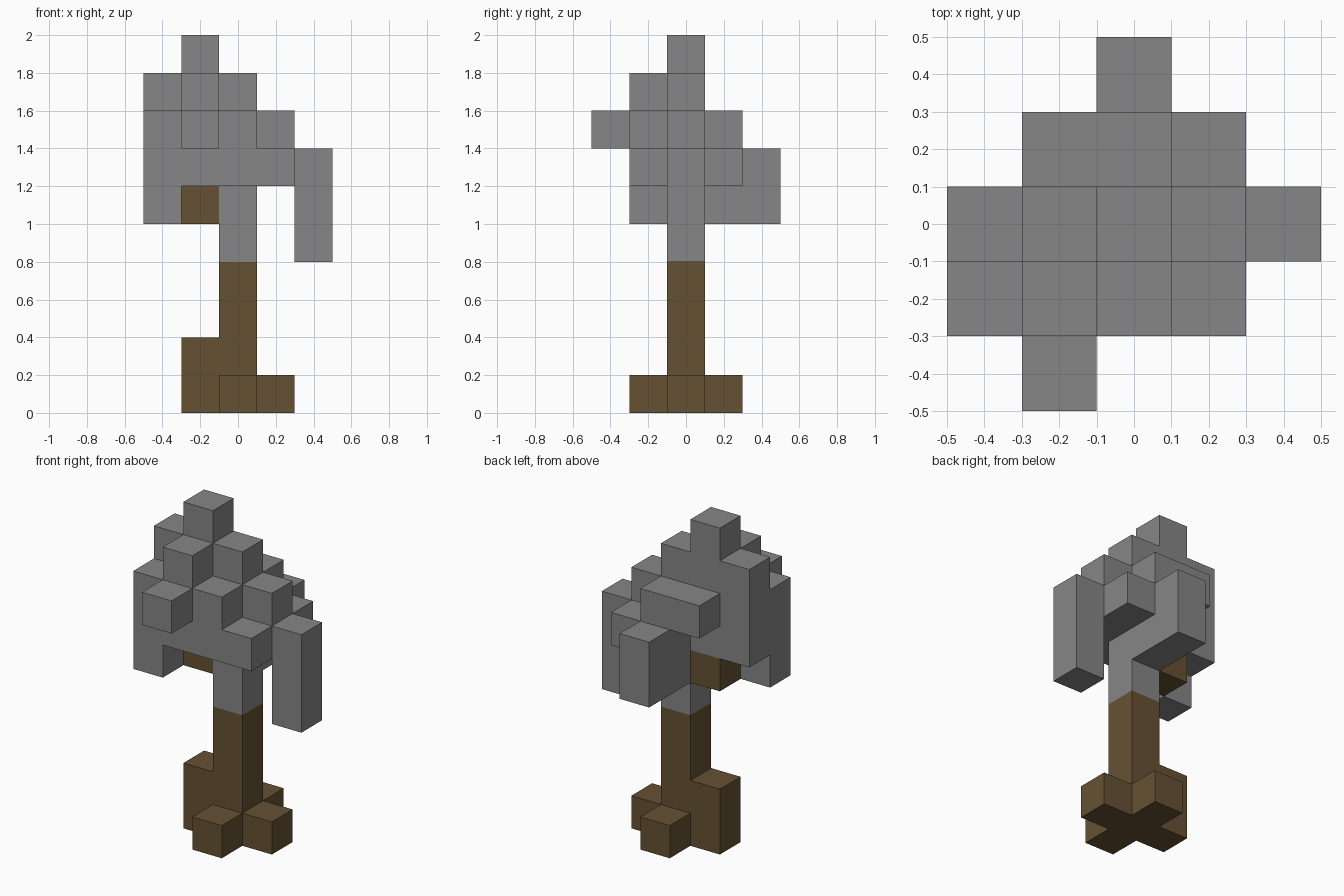
import bpy
import bmesh
from math import radians
from mathutils import Vector

CELL = 0.2

old = bpy.data.objects.get("Cube")
if old:
    bpy.data.objects.remove(old, do_unlink=True)


def make_material(name, rgb):
    mat = bpy.data.materials.new(name)
    mat.use_nodes = True
    color = (*rgb, 1.0)
    mat.diffuse_color = color
    mat.node_tree.nodes["Principled BSDF"].inputs["Base Color"].default_value = color
    return mat


bark = make_material("brown bark", (0.13, 0.083, 0.033))
leaf = make_material("grey foliage", (0.24, 0.24, 0.24))


def column(x, y, bottom, top):
    """Grid cells of one upright block stack."""
    return {(x, y, z) for z in range(bottom, top)}


# Each part is a set of block stacks: x, y, bottom level, top level
parts = {
    "trunk": (bark, [(0, 0, 0, 4)]),
    "roots": (bark, [(-1, 0, 0, 2), (1, 0, 0, 1), (0, -1, 0, 1), (0, 1, 0, 1)]),
    "branch_stub": (bark, [(-1, 0, 5, 6)]),
    "upper_trunk": (leaf, [(0, 0, 4, 6)]),
    "crown": (leaf, [
        (-2, -1, 5, 8), (-1, -1, 6, 9), (0, -1, 6, 8), (1, -1, 6, 7),
        (-2, 0, 6, 9), (-1, 0, 6, 10), (0, 0, 6, 9), (1, 0, 6, 8),
        (-1, 1, 7, 8), (0, 1, 5, 8), (1, 1, 6, 7),
    ]),
    "front_tuft": (leaf, [(-1, -2, 7, 8)]),
    "left_hanging_tuft": (leaf, [(2, 0, 4, 7)]),
    "back_hanging_tuft": (leaf, [(0, 2, 5, 7)]),
}
cells = {name: set().union(*(column(*c) for c in cols))
         for name, (mat, cols) in parts.items()}
occupied = set().union(*cells.values())


def add_face(bm, cell, axis, sign):
    """One outward square on the given side of a cell."""
    center = Vector(cell) + Vector((0, 0, 0.5))
    normal, u = Vector((0, 0, 0)), Vector((0, 0, 0))
    normal[axis] = sign
    u[(axis + 1) % 3] = 1
    v = normal.cross(u)
    mid = center + normal / 2
    corners = [mid + (a * u + b * v) / 2
               for a, b in ((-1, -1), (1, -1), (1, 1), (-1, 1))]
    bm.faces.new([bm.verts.new(c * CELL) for c in corners])


def build_part(name, mat):
    """Skin only the exposed sides, then merge flush squares."""
    bm = bmesh.new()
    for cell in sorted(cells[name]):
        for axis in range(3):
            for sign in (-1, 1):
                neighbour = list(cell)
                neighbour[axis] += sign
                if tuple(neighbour) not in occupied:
                    add_face(bm, cell, axis, sign)
    bmesh.ops.remove_doubles(bm, verts=bm.verts[:], dist=0.001)
    bmesh.ops.dissolve_limit(bm, angle_limit=radians(1),
                             verts=bm.verts[:], edges=bm.edges[:])
    mesh = bpy.data.meshes.new(name)
    bm.to_mesh(mesh)
    bm.free()
    mesh.materials.append(mat)
    bpy.context.collection.objects.link(bpy.data.objects.new(name, mesh))


for part_name, (part_mat, _) in parts.items():
    build_part(part_name, part_mat)
